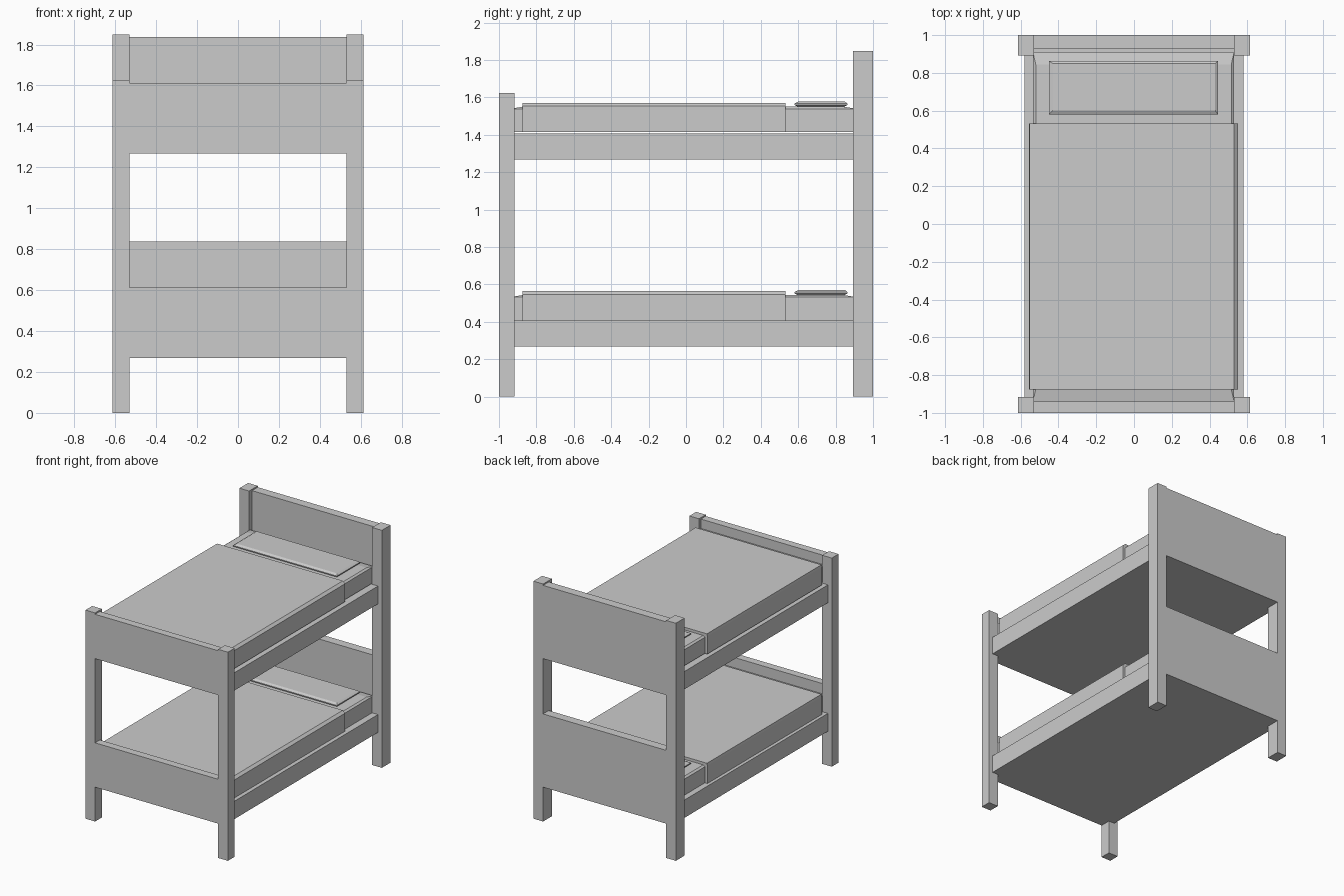
import bpy, bmesh

if "Cube" in bpy.data.objects:
    bpy.data.objects.remove(bpy.data.objects["Cube"])


def stack(name, rings):
    """Solid skinned through rectangles (x0, x1, y0, y1, z), bottom to top."""
    bm = bmesh.new()
    loops = [[bm.verts.new(p) for p in ((x0, y0, z), (x1, y0, z), (x1, y1, z), (x0, y1, z))]
             for x0, x1, y0, y1, z in rings]
    bm.faces.new(loops[0][::-1])
    bm.faces.new(loops[-1])
    for a, b in zip(loops, loops[1:]):
        for i in range(4):
            j = (i + 1) % 4
            bm.faces.new((a[i], a[j], b[j], b[i]))
    bmesh.ops.recalc_face_normals(bm, faces=bm.faces)
    me = bpy.data.meshes.new(name)
    bm.to_mesh(me)
    bm.free()
    ob = bpy.data.objects.new(name, me)
    bpy.context.collection.objects.link(ob)
    return ob


def box(name, x0, x1, y0, y1, z0, z1):
    return stack(name, [(x0, x1, y0, y1, z0), (x0, x1, y0, y1, z1)])


# Corner posts: short at the foot, tall at the head
for side, x0, x1 in (("left", -0.613, -0.53), ("right", 0.53, 0.613)):
    box(f"foot_post_{side}", x0, x1, -1.0, -0.917, 0, 1.623)
    box(f"head_post_{side}", x0, x1, 0.893, 1.0, 0, 1.848)

# Two identical bunks
for level, z, lift in (("lower", 0, 0), ("upper", 1.0, 0.007)):
    # End boards, flush with the outside of the posts
    box(f"foot_board_{level}", -0.53, 0.53, -1.0, -0.94, z + 0.267, z + 0.612)
    box(f"head_board_{level}", -0.53, 0.53, 0.93, 1.0, z + 0.267, z + 0.837)
    # Solid base between the end boards, side parts stopping at the posts
    box(f"bed_base_{level}", -0.53, 0.53, -0.94, 0.93, z + 0.267, z + 0.406)
    for side, x0, x1 in (("left", -0.58, -0.53), ("right", 0.53, 0.58)):
        box(f"side_rail_{level}_{side}", x0, x1, -0.917, 0.893, z + 0.267, z + 0.406)

    # Mattress with a shallow sloping top edge
    m = z + lift
    stack(f"mattress_{level}", [
        (-0.535, 0.53, -0.94, 0.91, m + 0.407),
        (-0.535, 0.53, -0.94, 0.91, m + 0.532),
        (-0.52, 0.515, -0.875, 0.845, m + 0.543)])
    # Blanket wrapped over the mattress
    stack(f"blanket_{level}", [
        (-0.556, 0.55, -0.875, 0.532, m + 0.407),
        (-0.556, 0.55, -0.875, 0.532, m + 0.547),
        (-0.553, 0.53, -0.875, 0.532, m + 0.564)])
    # Flat pillow, chamfered above and below
    stack(f"pillow_{level}", [
        (-0.43, 0.43, 0.60, 0.845, m + 0.542),
        (-0.45, 0.445, 0.58, 0.863, m + 0.552),
        (-0.45, 0.445, 0.58, 0.863, m + 0.56),
        (-0.43, 0.43, 0.60, 0.85, m + 0.57)])
